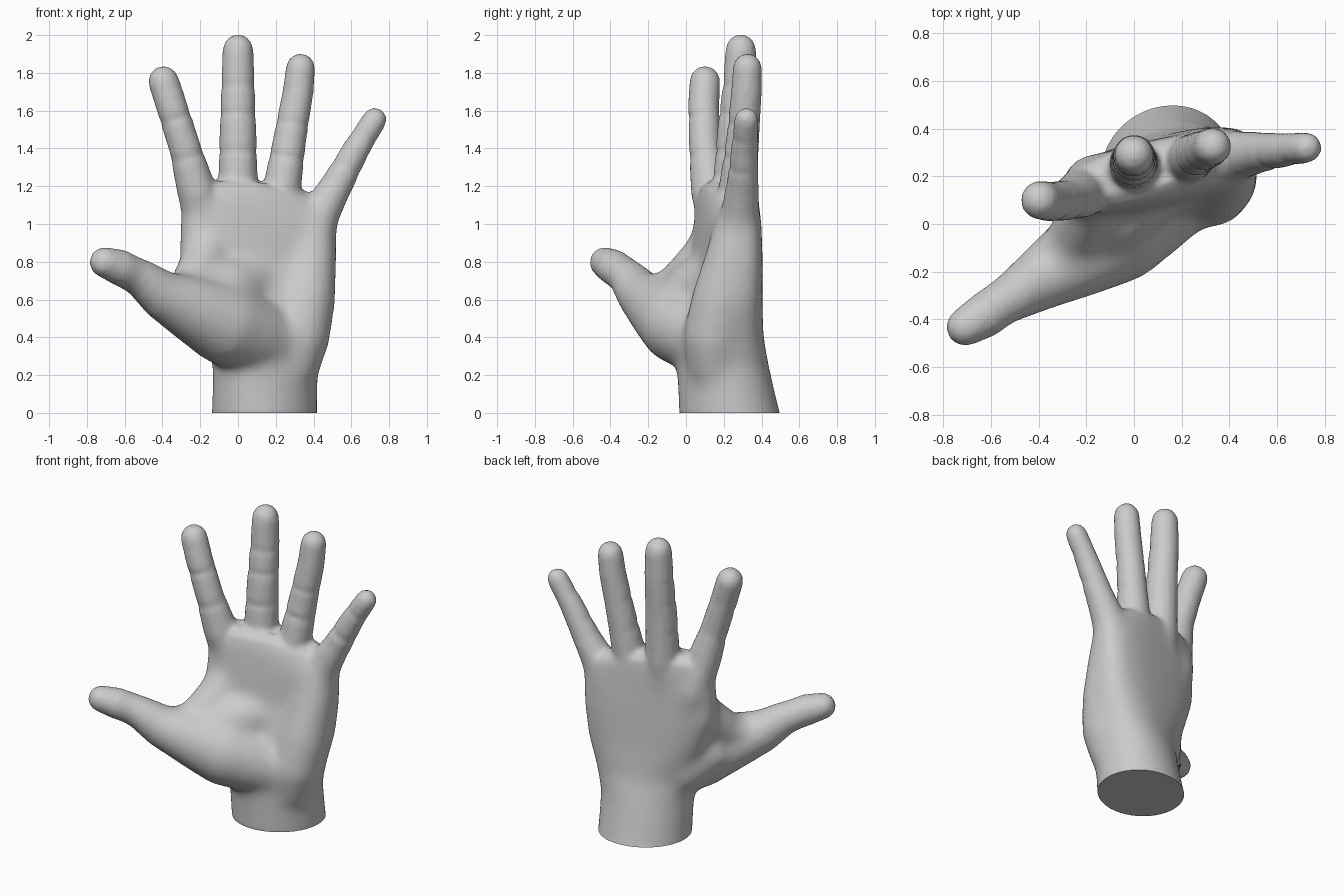
import bpy, bmesh, math
from mathutils import Vector

if "Cube" in bpy.data.objects:
    bpy.data.objects.remove(bpy.data.objects["Cube"])

skin = bpy.data.materials.new("grey skin")
skin.diffuse_color = (0.6, 0.6, 0.6, 1)
skin.use_nodes = True
skin.node_tree.nodes["Principled BSDF"].inputs["Base Color"].default_value = skin.diffuse_color
bm = bmesh.new()


def loft(rings):
    """Skin a closed tube through rings of points, with capped ends."""
    loops = [[bm.verts.new(p) for p in ring] for ring in rings]
    n = len(loops[0])
    for a, b in zip(loops, loops[1:]):
        for i in range(n):
            bm.faces.new((a[i], a[(i + 1) % n], b[(i + 1) % n], b[i]))
    bm.faces.new(loops[0][::-1])
    bm.faces.new(loops[-1])


def digit(path, sides=14):
    """Tube along (x, y, z, radius) points with a rounded tip."""
    pts = [Vector(p[:3]) for p in path]
    rad = [p[3] * 1.03 for p in path]
    end = (pts[-1] - pts[-2]).normalized()
    tip, r = pts[-1].copy(), rad[-1]
    for k in (0.45, 0.8, 0.97):
        pts.append(tip + end * r * k)
        rad.append(r * math.sqrt(1 - k * k))
    rings = []
    for i, (p, r) in enumerate(zip(pts, rad)):
        t = (pts[min(i + 1, len(pts) - 1)] - pts[max(i - 1, 0)]).normalized()
        u = t.cross(Vector((0, 1, 0))).normalized()
        v = t.cross(u)
        rings.append([p + r * (math.cos(a) * u + math.sin(a) * v)
                      for a in (2 * math.pi * k / sides for k in range(sides))])
    loft(rings)


def finger(path, joints):
    """Digit with shallow creases on the palm side at the given z heights."""
    out = [path[0]]
    for a, b in zip(path, path[1:]):
        for z in joints:
            if a[2] < z < b[2]:
                for dz, s in ((-0.03, 0.0), (0, 0.05), (0.03, 0.0)):
                    t = (z + dz - a[2]) / (b[2] - a[2])
                    q = [m + (n - m) * t for m, n in zip(a, b)]
                    q[1] += s * q[3]
                    q[3] *= 1 - s
                    out.append(q)
        out.append(b)
    digit(out)


def power(c, p):
    return math.copysign(abs(c) ** p, c)


# Wrist and palm: z, centre x, centre y, half length, half thickness, tilt, roundness
sections = [
    (-0.10, 0.14, 0.27, 0.28, 0.27, 30, 1), (0.00, 0.14, 0.23, 0.285, 0.26, 30, 1),
    (0.25, 0.145, 0.195, 0.285, 0.235, 22, 0.95), (0.40, 0.16, 0.19, 0.305, 0.205, 17, 0.85),
    (0.60, 0.135, 0.20, 0.38, 0.175, 14, 0.75), (0.80, 0.105, 0.215, 0.425, 0.148, 14, 0.72),
    (1.00, 0.11, 0.22, 0.425, 0.138, 13, 0.72), (1.12, 0.11, 0.225, 0.41, 0.13, 13, 0.75),
    (1.19, 0.09, 0.228, 0.375, 0.115, 14, 0.8), (1.23, 0.07, 0.228, 0.30, 0.07, 15, 1)]
rings = []
for z, cx, cy, a, b, tilt, p in sections:
    c, s = math.cos(math.radians(tilt)), math.sin(math.radians(tilt))
    ring = []
    for k in range(28):
        w = 2 * math.pi * k / 28
        u, v = a * power(math.cos(w), p), b * power(math.sin(w), p)
        x = cx + u * c - v * s
        drop = 0.22 * max(0, x - 0.1) if z > 1.05 else 0
        ring.append((x, cy + u * s + v * c, z - drop))
    rings.append(ring)
loft(rings)

# Four fingers
finger([(-0.12, 0.20, 0.78, 0.09), (-0.172, 0.175, 1.0, 0.118), (-0.217, 0.13, 1.17, 0.103),
        (-0.28, 0.10, 1.4, 0.083), (-0.35, 0.093, 1.62, 0.081), (-0.394, 0.10, 1.755, 0.08)],
       (1.36, 1.56))
finger([(0.0, 0.23, 0.95, 0.10), (0.0, 0.245, 1.18, 0.104), (0.0, 0.262, 1.5, 0.095),
        (0.0, 0.285, 1.75, 0.087), (0.0, 0.29, 1.922, 0.08)], (1.38, 1.58, 1.73))
finger([(0.19, 0.26, 0.95, 0.10), (0.23, 0.272, 1.17, 0.100), (0.274, 0.30, 1.45, 0.086),
        (0.318, 0.32, 1.7, 0.08), (0.331, 0.325, 1.825, 0.076)], (1.35, 1.53))
finger([(0.36, 0.27, 0.88, 0.11), (0.437, 0.287, 1.055, 0.106), (0.525, 0.30, 1.21, 0.083),
        (0.628, 0.31, 1.4, 0.07), (0.723, 0.32, 1.552, 0.063)], (1.3, 1.46))
# Thumb and the muscle at its base
digit([(0.20, 0.16, 0.37, 0.19), (0.06, 0.06, 0.42, 0.205), (-0.08, -0.04, 0.475, 0.215),
       (-0.24, -0.14, 0.55, 0.175), (-0.41, -0.245, 0.632, 0.126), (-0.51, -0.305, 0.71, 0.1),
       (-0.56, -0.335, 0.737, 0.093), (-0.63, -0.385, 0.772, 0.093), (-0.705, -0.43, 0.797, 0.08)])
# Webs between thumb, palm and index finger
digit([(-0.35, -0.18, 0.615, 0.095), (-0.26, -0.07, 0.66, 0.11), (-0.18, 0.08, 0.80, 0.125),
       (-0.16, 0.15, 0.95, 0.10)])
digit([(-0.22, -0.07, 0.58, 0.14), (-0.06, 0.055, 0.65, 0.165), (0.08, 0.17, 0.70, 0.15)])
digit([(-0.22, -0.03, 0.57, 0.14), (-0.05, 0.12, 0.43, 0.17)])
# Heel of the palm on the little finger side
digit([(0.27, 0.16, 0.22, 0.15), (0.32, 0.15, 0.40, 0.165), (0.36, 0.185, 0.60, 0.155),
       (0.39, 0.24, 0.85, 0.13), (0.40, 0.265, 1.0, 0.11)])

bmesh.ops.recalc_face_normals(bm, faces=bm.faces)
mesh = bpy.data.meshes.new("hand")
bm.to_mesh(mesh)
hand = bpy.data.objects.new("hand", mesh)
bpy.context.collection.objects.link(hand)
bpy.context.view_layer.objects.active = hand
hand.select_set(True)


def smooth(name, iterations, group=""):
    mod = hand.modifiers.new(name, 'SMOOTH')
    mod.factor = 0.5
    mod.iterations = iterations
    mod.vertex_group = group
    bpy.ops.object.modifier_apply(modifier=name)


# Blend the parts into one skin, the palm more strongly than the fingers
remesh = hand.modifiers.new("blend", 'REMESH')
remesh.mode = 'VOXEL'
remesh.voxel_size = 0.016
bpy.ops.object.modifier_apply(modifier="blend")
palm = hand.vertex_groups.new(name="palm")
for v in hand.data.vertices:
    w = min(1, max(0, (1.18 - v.co.z) / 0.12)) * min(1, max(0, (v.co.x + 0.45) / 0.15))
    palm.add([v.index], w * min(1, max(0, v.co.z / 0.1)), 'REPLACE')
smooth("soften palm", 55, "palm")
smooth("relax", 5)

# Flat cut at the wrist
bm = bmesh.new()
bm.from_mesh(hand.data)
cut = bmesh.ops.bisect_plane(bm, geom=bm.verts[:] + bm.edges[:] + bm.faces[:],
                             plane_co=(0, 0, 0), plane_no=(0, 0, 1), clear_inner=True)
bmesh.ops.contextual_create(bm, geom=[e for e in cut["geom_cut"] if isinstance(e, bmesh.types.BMEdge)])
bmesh.ops.recalc_face_normals(bm, faces=bm.faces)
bm.to_mesh(hand.data)
bm.free()
hand.data.materials.clear()
hand.data.materials.append(skin)
bpy.ops.object.shade_smooth_by_angle(angle=math.radians(50))
